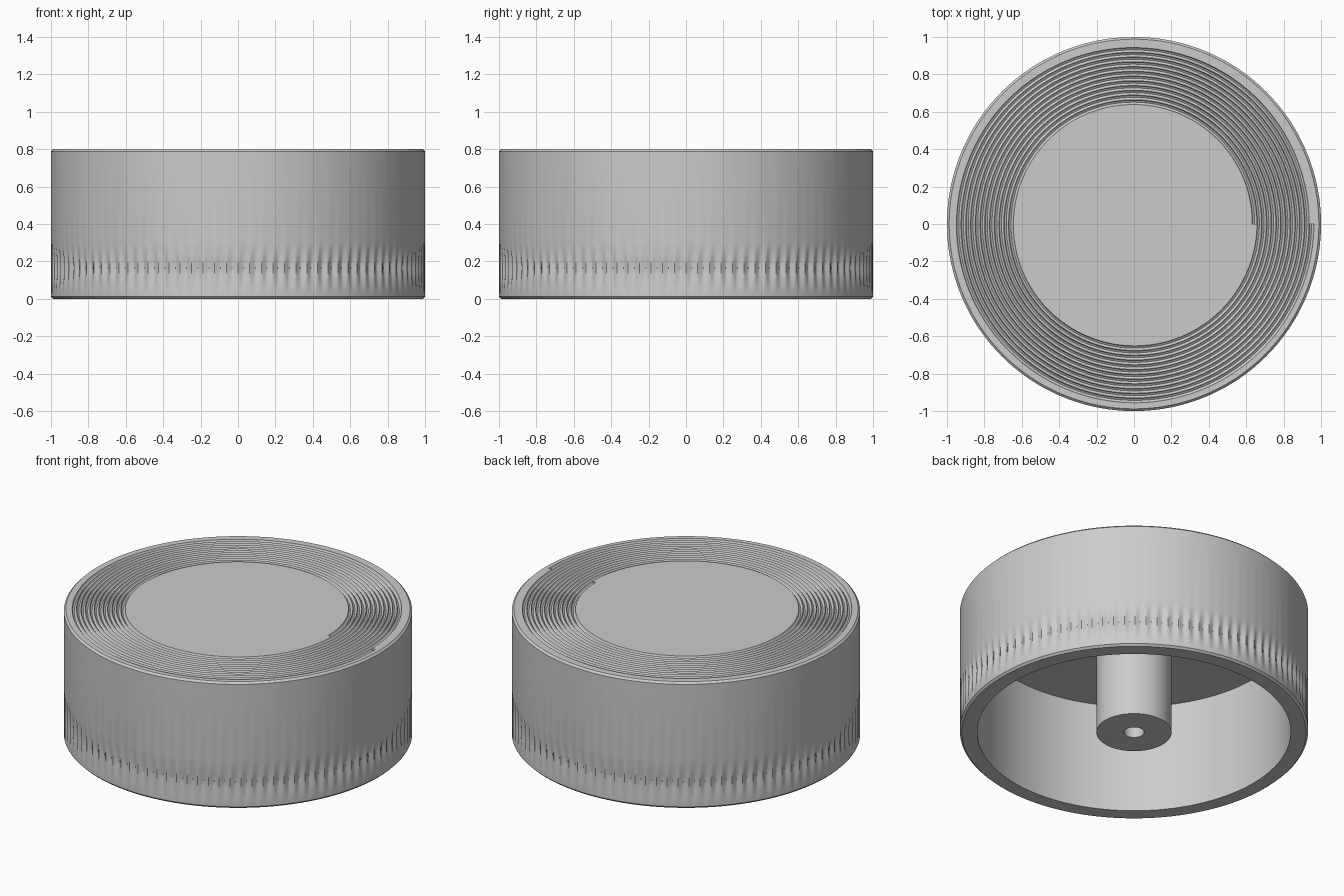
import bpy, bmesh
from math import cos, sin, pi

if "Cube" in bpy.data.objects:
    bpy.data.objects.remove(bpy.data.objects["Cube"])

DENTS, PER = 100, 6
N = DENTS * PER                       # columns around the knob


def finish(bm, name, angle=30):
    bmesh.ops.recalc_face_normals(bm, faces=bm.faces)
    me = bpy.data.meshes.new(name)
    bm.to_mesh(me)
    bm.free()
    ob = bpy.data.objects.new(name, me)
    bpy.context.collection.objects.link(ob)
    bpy.ops.object.select_all(action='DESELECT')
    ob.select_set(True)
    bpy.context.view_layer.objects.active = ob
    bpy.ops.object.shade_smooth_by_angle(angle=angle * pi / 180)
    return ob


def ring(bm, r, z, n, dent=None):
    out = []
    for i in range(n):
        a = 2 * pi * i / n
        rr = r - (dent(i) if dent else 0)
        out.append(bm.verts.new((rr * cos(a), rr * sin(a), z)))
    return out


def bridge(bm, a, b):
    n = len(a)
    for i in range(n):
        j = (i + 1) % n
        bm.faces.new((a[i], a[j], b[j], b[i]))


# Shell: hollow cup with a band of small pointed dents near the bottom
bm = bmesh.new()
MID, HALF, DEPTH = 0.165, 0.135, 0.016


def dent_at(z):
    t = max(0, 1 - abs(z - MID) / HALF)
    return lambda i: DEPTH * t * (0.5 - 0.5 * cos(2 * pi * (i % PER) / PER))


levels = [0.012] + [MID + HALF * k / 5 for k in range(-5, 6)] + [0.788]
rings = [ring(bm, 0.9, 0.69, N), ring(bm, 0.9, 0, N), ring(bm, 0.988, 0, N)]
rings += [ring(bm, 1, z, N, dent_at(z)) for z in levels]
rings.append(ring(bm, 0.988, 0.8, N))
for a, b in zip(rings, rings[1:]):
    bridge(bm, a, b)
bm.faces.new(rings[0])
rim = rings[-1]

# Top: one continuous spiral groove winding outwards
R0, PITCH, TURNS = 0.632, 0.0254, 12
GROOVE = [(0, 0), (0.2, -0.012), (0.5, -0.017), (0.8, -0.012)]
S = len(GROOVE)


def spiral_vert(i, k):
    turn, s = divmod(k, S)
    off, dz = GROOVE[s]
    a = 2 * pi * i / N
    r = R0 + PITCH * (turn + off + i / N)
    return bm.verts.new((r * cos(a), r * sin(a), 0.8 + dz))


K = TURNS * S
cols = [[spiral_vert(i, k) for k in range(K + 1 + (S if i == 0 else 0))] for i in range(N)]
cols.append(cols[0][S:])              # the last column joins one pitch further out
for i in range(N):
    c, d = cols[i], cols[i + 1]
    for k in range(K):
        bm.faces.new((c[k], c[k + 1], d[k + 1], d[k]))
    r0, r1 = rim[i], rim[(i + 1) % N]
    if i == 0:
        bm.faces.new((c[K], c[K + S], r0, r1, d[K]))
    else:
        bm.faces.new((c[K], r0, r1, d[K]))
bm.faces.new([c[0] for c in cols])    # flat centre
bm.faces.new(cols[0][:S + 1])         # groove ends
bm.faces.new(cols[0][K:K + S + 1])
finish(bm, "knob_shell")

# Stem: round post under the top with a blind shaft hole
bm = bmesh.new()
prof = [(0.216, 0.70), (0.216, 0), (0.058, 0), (0.058, 0.5)]
rs = [ring(bm, r, z, 96) for r, z in prof]
for a, b in zip(rs, rs[1:]):
    bridge(bm, a, b)
bm.faces.new(rs[0])
bm.faces.new(rs[-1])
finish(bm, "stem")
